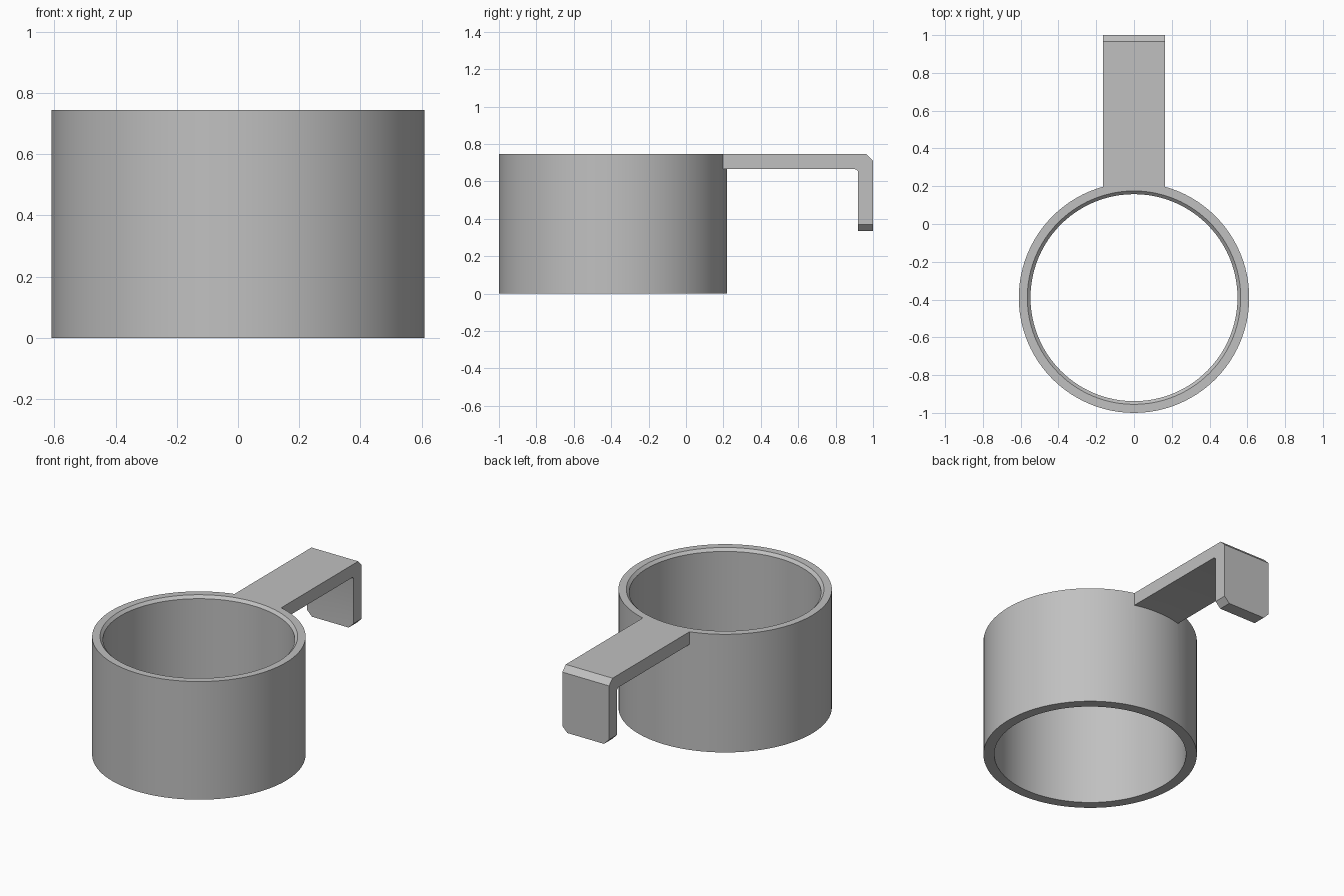
import bpy
import bmesh
import math
from mathutils import Matrix, Vector

cube = bpy.data.objects.get("Cube")
if cube:
    bpy.data.objects.remove(cube, do_unlink=True)

HEIGHT = 0.745
RING_Y = -0.39
OUTER, INNER = 0.61, 0.548
SEGMENTS = 96
HALF_WIDTH = 0.163
BEVEL = 0.035

grey = bpy.data.materials.new("plain grey")
grey.use_nodes = True
colour = (0.53, 0.53, 0.53, 1)
grey.diffuse_color = colour
grey.node_tree.nodes["Principled BSDF"].inputs["Base Color"].default_value = colour


def make_object(name, bm):
    bmesh.ops.recalc_face_normals(bm, faces=bm.faces)
    mesh = bpy.data.meshes.new(name)
    bm.to_mesh(mesh)
    bm.free()
    mesh.materials.append(grey)
    obj = bpy.data.objects.new(name, mesh)
    bpy.context.collection.objects.link(obj)
    return obj


# Ring: lathed wall section with a chamfered inner rim
lip = 0.017
section = [(INNER, 0), (OUTER, 0), (OUTER, HEIGHT),
           (INNER + lip, HEIGHT), (INNER, HEIGHT - lip)]
bm = bmesh.new()
verts = [bm.verts.new((r, 0, z)) for r, z in section]
edges = [bm.edges.new((a, b)) for a, b in zip(verts, verts[1:] + verts[:1])]
bmesh.ops.spin(bm, geom=verts + edges, cent=(0, 0, 0), axis=(0, 0, 1),
               angle=math.tau, steps=SEGMENTS, use_merge=True)
bmesh.ops.remove_doubles(bm, verts=bm.verts, dist=1e-5)
bmesh.ops.transform(bm, matrix=Matrix.Translation((0, RING_Y, 0)), verts=bm.verts)
ring = make_object("ring_with_hook", bm)

# Hooked arm: side profile extruded across its width, rooted inside the wall
low, tip, inside, fillet = 0.665, 0.335, 0.92, 0.018
profile = [(0.19, HEIGHT), (1 - BEVEL, HEIGHT), (1, HEIGHT - BEVEL),
           (1, tip), (inside, tip)]
for i in range(5):
    a = math.radians(22.5 * i)
    profile.append((inside - fillet + fillet * math.cos(a),
                    low - fillet + fillet * math.sin(a)))
profile.append((0.19, low))
bm = bmesh.new()
face = bm.faces.new([bm.verts.new((-HALF_WIDTH, y, z)) for y, z in profile])
out = bmesh.ops.extrude_face_region(bm, geom=[face])
bmesh.ops.translate(bm, vec=Vector((2 * HALF_WIDTH, 0, 0)),
                    verts=[v for v in out["geom"] if isinstance(v, bmesh.types.BMVert)])

# Chamfer the two lower corners of the hook tip
corners = [e for e in bm.edges
           if all(abs(v.co.z - tip) < 1e-4 for v in e.verts)
           and abs(e.verts[0].co.x - e.verts[1].co.x) < 1e-4]
bmesh.ops.bevel(bm, geom=corners, offset=BEVEL, segments=1, affect='EDGES')
arm = make_object("hook_arm", bm)

# Join the arm to the ring as one solid
union = ring.modifiers.new("join arm", 'BOOLEAN')
union.operation = 'UNION'
union.solver = 'EXACT'
union.object = arm
bpy.ops.object.select_all(action='DESELECT')
ring.select_set(True)
bpy.context.view_layer.objects.active = ring
bpy.ops.object.modifier_apply(modifier=union.name)
bpy.data.objects.remove(arm, do_unlink=True)
bpy.ops.object.shade_smooth_by_angle(angle=math.radians(20))
